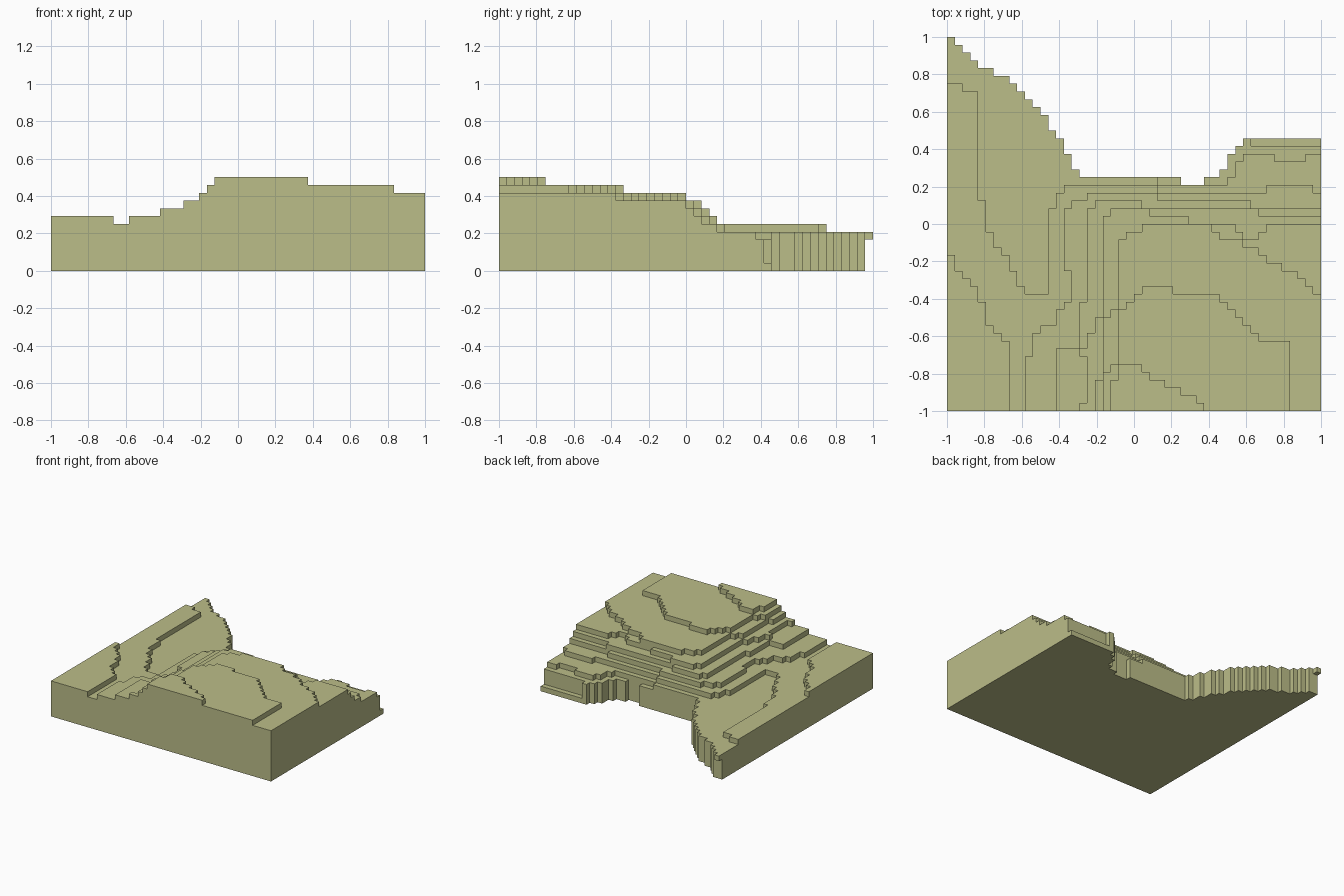
import bpy
import bmesh
from mathutils import Vector

default_cube = bpy.data.objects.get("Cube")
if default_cube:
    bpy.data.objects.remove(default_cube, do_unlink=True)

GRID = 48
CELL = 2.0 / GRID


def make_material(name, colour):
    material = bpy.data.materials.new(name)
    material.use_nodes = True
    material.diffuse_color = colour
    shader = material.node_tree.nodes["Principled BSDF"]
    shader.inputs["Base Color"].default_value = colour
    shader.inputs["Roughness"].default_value = 0.9
    return material


def inside(outline, px, py):
    """Even-odd test of a cell centre against a contour outline."""
    result = False
    previous = outline[-1]
    for current in outline:
        (ax, ay), (bx, by) = previous, current
        if (ay > py) != (by > py) and px < ax + (py - ay) * (bx - ax) / (by - ay):
            result = not result
        previous = current
    return result


def to_front(contour):
    """Close a contour by dropping both of its ends to the front edge."""
    first, last = contour[0], contour[-1]
    return [(first[0], -1)] + contour + [(last[0], -1)]


def fill_layer(cells, level, contours):
    """Fill one level of blocks inside the given contours."""
    for contour in contours:
        outline = to_front(contour)
        for i in range(GRID):
            for j in range(GRID):
                if inside(outline, i + 0.5, j + 0.49):
                    cells.add((i, j, level))


def build_blocks(name, cells, material):
    """Skin the filled blocks with only their exposed faces."""
    bm = bmesh.new()
    corners = {}

    def corner(key):
        if key not in corners:
            i, j, k = key
            corners[key] = bm.verts.new((i * CELL - 1, j * CELL - 1, k * CELL))
        return corners[key]

    for cell in sorted(cells):
        for axis in range(3):
            u, v = (axis + 1) % 3, (axis + 2) % 3
            for side in (0, 1):
                neighbour = list(cell)
                neighbour[axis] += 2 * side - 1
                if tuple(neighbour) in cells:
                    continue
                ring = []
                for du, dv in ((0, 0), (1, 0), (1, 1), (0, 1)):
                    key = list(cell)
                    key[axis] += side
                    key[u] += du
                    key[v] += dv
                    ring.append(corner(tuple(key)))
                if not side:
                    ring.reverse()
                bm.faces.new(ring)

    mesh = bpy.data.meshes.new(name)
    bm.to_mesh(mesh)
    bm.free()
    mesh.materials.append(material)
    terrain = bpy.data.objects.new(name, mesh)
    bpy.context.collection.objects.link(terrain)
    return terrain


# Back shoreline of the left bank, shared by the lower levels
left_shore = [(1, 47), (3.5, 45), (4.5, 44), (5.5, 44), (8.5, 42),
              (11.5, 39), (15.5, 33), (16.5, 31), (18, 30)]
right_shore = [(30, 30), (30, 29), (33, 29), (33, 30), (35, 30),
               (36.5, 33), (38, 35)]
bottom_shelf = [(0, 47)] + left_shore + right_shore + [(GRID, 35)]
cliff = [(0, 47)] + left_shore + right_shore + [(39, 35), (39, 34), (GRID, 34)]

# Valley floor with the small overhanging lip at the far corner
valley_floor = [(0, GRID), (1, GRID)] + left_shore + [
    (27, 30), (27, 29), (36, 29), (37, 31), (39, 33), (41, 33),
    (42, 32), (46, 32), (47, 33), (GRID, 33)]

# Banks on both sides of the valley
lower_bank = [(0, 42), (3, 41), (4, 40), (4, 29), (5, 24), (6, 21), (8, 19),
              (9, 16), (10, 15), (13, 15), (13, 24), (14, 27), (16, 29),
              (27, 29), (27, 28), (40, 28), (42, 29), (46, 29), (GRID, 28)]
left_bank = [(0, 20), (1, 19), (4, 15), (5, 12), (6, 10), (8, 8)]
right_bank = [(10, 5), (11, 9), (12, 11), (14, 11), (14, 13), (16, 14),
              (16, 17), (15, 19), (15, 25), (17, 27), (20, 28), (27, 28),
              (27, 27), (38, 27), (40, 26), (GRID, 26)]

# Terraces of the main hill
hill_foot = [(14, 8), (17, 8), (17, 13), (18, 15), (18, 25), (20, 27),
             (25, 27), (25, 26), (38, 26), (41, 25), (GRID, 25)]
hill_side = [(17, 1), (18, 1), (18, 6), (17, 7), (19, 11), (20, 13), (20, 24),
             (22, 26), (26, 26), (26, 25), (36, 24), (38, 22), (40, 22),
             (42, 24), (GRID, 24)]
hill_shoulder = [(19, 2), (20, 6), (20, 11), (22, 13), (22, 22), (24, 23),
                 (27, 24), (34, 24), (34, 23), (39, 21), (41, 19), (44, 18),
                 (GRID, 15)]
hill_crown = [(20, 4), (22, 6), (22, 13), (25, 15), (26, 16), (29, 16),
              (29, 15), (34, 15), (38, 11), (41, 9), (44, 9)]
hill_top = [(21, 3), (22, 4), (22, 6), (24, 6), (26, 4), (29, 3), (31, 2),
            (34, 0)]

# Stack the levels from the ground up
levels = [[bottom_shelf], [cliff], [cliff], [cliff], [valley_floor],
          [lower_bank], [left_bank, right_bank], [hill_foot], [hill_side],
          [hill_shoulder], [hill_crown], [hill_top]]
blocks = set()
for level, contours in enumerate(levels):
    fill_layer(blocks, level, contours)

khaki = make_material("khaki_earth", (0.50, 0.51, 0.25, 1.0))
build_blocks("terraced_hillside", blocks, khaki)
